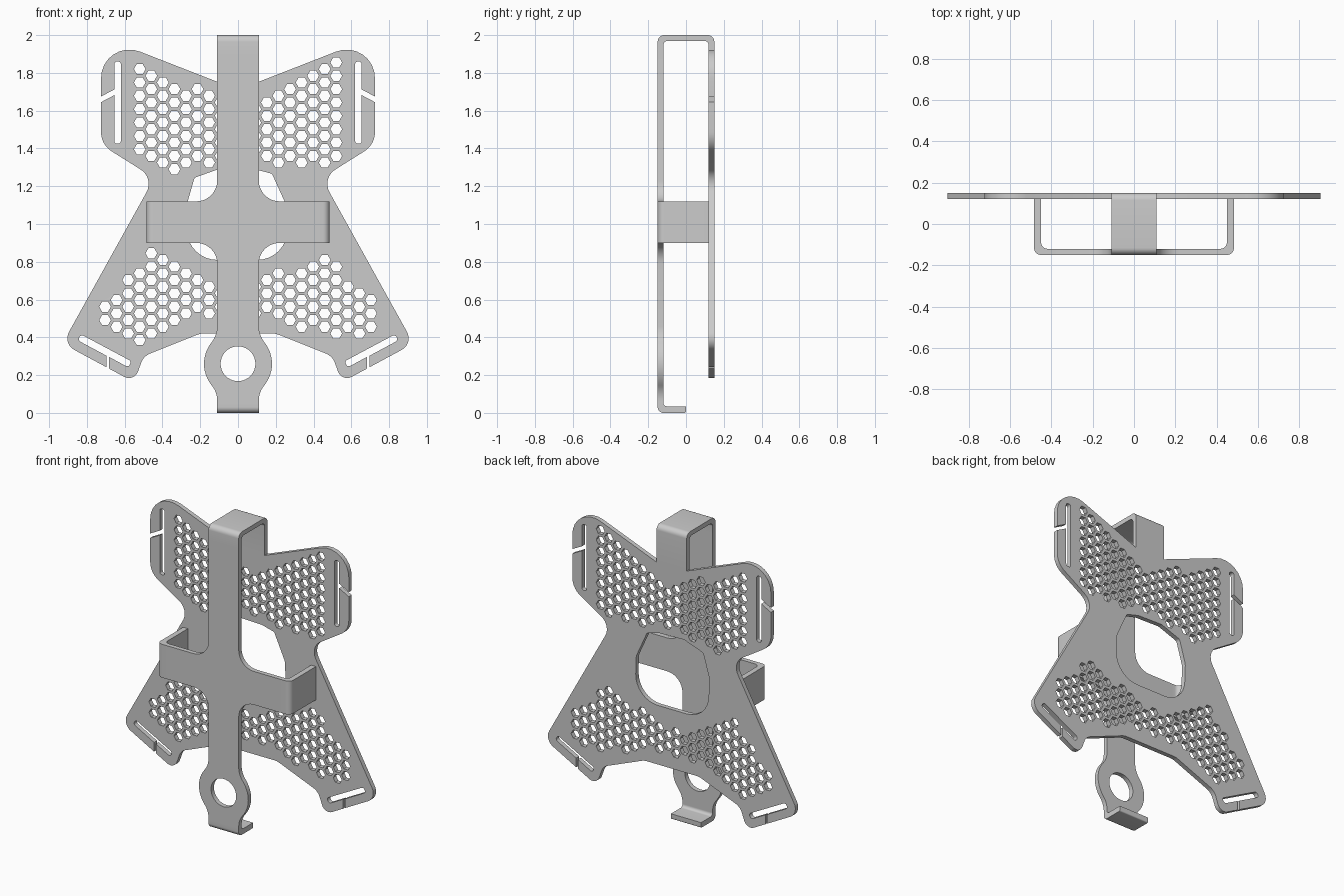
import bpy, bmesh, math
from mathutils import Vector, Matrix

if "Cube" in bpy.data.objects:
    bpy.data.objects.remove(bpy.data.objects["Cube"])

T = 0.03      # sheet thickness
Y = 0.15      # half depth of the whole bracket


def fillet(pts, seg=8):
    """Round each (x, y, radius) corner of a closed polygon."""
    out = []
    n = len(pts)
    for i, p in enumerate(pts):
        v = Vector(p[:2])
        r = p[2] if len(p) > 2 else 0
        if r == 0:
            out.append(v)
            continue
        a = (Vector(pts[i - 1][:2]) - v).normalized()
        b = (Vector(pts[(i + 1) % n][:2]) - v).normalized()
        half = a.angle(b) / 2
        c = v + (a + b).normalized() * r / math.sin(half)
        s = v + a * r / math.tan(half) - c
        sweep = s.angle_signed(v + b * r / math.tan(half) - c)
        for k in range(seg + 1):
            out.append(c + Matrix.Rotation(-sweep * k / seg, 2) @ s)
    return out


def mirrored(half):
    return half + [(-p[0],) + tuple(p[1:]) for p in reversed(half)]


def ngon(cx, cy, r, n):
    return [Vector((cx + r * math.cos(2 * math.pi * k / n),
                    cy + r * math.sin(2 * math.pi * k / n))) for k in range(n)]


def slab(name, loops, thick, mat):
    """Fill 2D loops (outline plus holes), extrude and orient as a mesh."""
    cu = bpy.data.curves.new(name, 'CURVE')
    cu.dimensions = '2D'
    cu.fill_mode = 'BOTH'
    cu.extrude = thick / 2
    for loop in loops:
        sp = cu.splines.new('POLY')
        sp.points.add(len(loop) - 1)
        for q, p in zip(sp.points, loop):
            q.co = (p[0], p[1], 0, 1)
        sp.use_cyclic_u = True
    tmp = bpy.data.objects.new(name + "_curve", cu)
    bpy.context.collection.objects.link(tmp)
    dg = bpy.context.evaluated_depsgraph_get()
    me = bpy.data.meshes.new_from_object(tmp.evaluated_get(dg))
    bpy.data.objects.remove(tmp)
    me.transform(mat)
    bm = bmesh.new()
    bm.from_mesh(me)
    bmesh.ops.remove_doubles(bm, verts=bm.verts, dist=1e-5)
    bmesh.ops.recalc_face_normals(bm, faces=bm.faces)
    bm.to_mesh(me)
    bm.free()
    ob = bpy.data.objects.new(name, me)
    bpy.context.collection.objects.link(ob)
    bpy.ops.object.select_all(action='DESELECT')
    bpy.context.view_layer.objects.active = ob
    ob.select_set(True)
    bpy.ops.object.shade_smooth_by_angle(angle=math.radians(30))
    return ob


def upright(y):      # 2D (x, z) drawing placed at depth y
    return Matrix.Translation((0, y, 0)) @ Matrix.Rotation(math.pi / 2, 4, 'X')


SIDE = Matrix(((0, 0, 1, 0), (1, 0, 0, 0), (0, 1, 0, 0), (0, 0, 0, 1)))


def inside(x, z, poly):
    hit = False
    for (x1, z1), (x2, z2) in zip(poly, poly[1:] + poly[:1]):
        if (z1 > z) != (z2 > z) and x < (x2 - x1) * (z - z1) / (z2 - z1) + x1:
            hit = not hit
    return hit


def honeycomb(poly, first_col, z0):
    """Hexagon holes on a staggered lattice, kept where centres lie in poly."""
    dx, dz = 0.0612, 0.0707
    cells = []
    for i in range(24):
        x = (i - 11.5) * dx
        for k in range(-14, 14):
            z = z0 + k * dz + (dz / 2 if (i - first_col) % 2 else 0)
            if inside(x, z, poly):
                cells.append(ngon(x, z, 0.031, 6))
    return cells


# Back plate: half outline, including the open strap slots
plate_half = [
    (0.11, 1.753), (0.725, 1.993, 0.15),
    (0.725, 1.675), (0.655, 1.712), (0.655, 1.86, 0.015), (0.62, 1.86, 0.015),
    (0.62, 1.425, 0.015), (0.655, 1.425, 0.015), (0.655, 1.682), (0.725, 1.645),
    (0.725, 1.42, 0.12), (0.443, 1.243, 0.09), (0.929, 0.367, 0.07),
    (0.697, 0.242), (0.697, 0.303), (0.848, 0.384, 0.016), (0.832, 0.416, 0.016),
    (0.564, 0.273, 0.016), (0.580, 0.241, 0.016), (0.684, 0.297), (0.684, 0.235),
    (0.55, 0.163, 0.05), (0.50, 0.30, 0.08), (0.20, 0.42, 0.1)]
window = [
    (0.09, 1.29, 0.05), (0.18, 1.266, 0.02), (0.26, 1.09, 0.1), (0.265, 0.81, 0.16),
    (-0.265, 0.81, 0.16), (-0.275, 1.09, 0.1), (-0.23, 1.245, 0.02), (-0.09, 1.295, 0.05)]
upper = [(-0.54, 1.85), (-0.54, 1.355), (-0.34, 1.28), (0, 1.35), (0.34, 1.28),
         (0.54, 1.355), (0.54, 1.875), (0.15, 1.67), (0, 1.62), (-0.15, 1.69)]
lower = mirrored([(0.11, 0.69), (0.46, 0.865), (0.72, 0.58), (0.72, 0.45),
                  (0.53, 0.37), (0.2, 0.50)])
slab("back_plate",
     [fillet(mirrored(plate_half)), fillet(window)]
     + honeycomb(upper, 3, 1.82) + honeycomb(lower, 0, 0.562),
     T, upright(Y - T / 2))

# Front cross with the ring at its foot
ring = [(0.18 * math.cos(math.radians(a)), 0.26 + 0.18 * math.sin(math.radians(a)))
        for a in [38 - 76 * k / 12 for k in range(13)]]
cross_half = ([(0.11, 1.9), (0.11, 1.12, 0.11), (0.40, 1.12), (0.40, 0.90),
               (0.11, 0.90, 0.11), (0.11, 0.412, 0.14)] + ring
              + [(0.11, 0.108, 0.13), (0.11, 0.055)])
slab("front_cross", [fillet(mirrored(cross_half)), ngon(0, 0.26, 0.092, 40)],
     T, upright(-Y + T / 2))

# Bent top of the upright strap, running down to the back plate
top_bend = [(-Y, 1.9), (-Y, 2, 0.035), (Y, 2, 0.035), (Y, 1.753), (Y - T, 1.753),
            (Y - T, 2 - T, 0.025), (T - Y, 2 - T, 0.025), (T - Y, 1.9)]
slab("top_bend", [fillet(top_bend)], 0.22, SIDE)

# Lip at the foot
lip = [(-Y, 0.055), (-Y, 0, 0.03), (0, 0, 0.008), (0, 0.035), (T - Y, 0.035, 0.019),
       (T - Y, 0.055)]
slab("foot_lip", [fillet(lip)], 0.22, SIDE)

# Side arms wrapping back to the plate
for s, side in ((1, "right"), (-1, "left")):
    arm = [(s * 0.40, -Y), (s * 0.485, -Y, 0.035), (s * 0.485, Y - T), (s * 0.45, Y - T),
           (s * 0.45, T - Y, 0.03), (s * 0.40, T - Y)]
    slab(side + "_arm", [fillet(arm)], 0.22, Matrix.Translation((0, 0, 1.01)))
